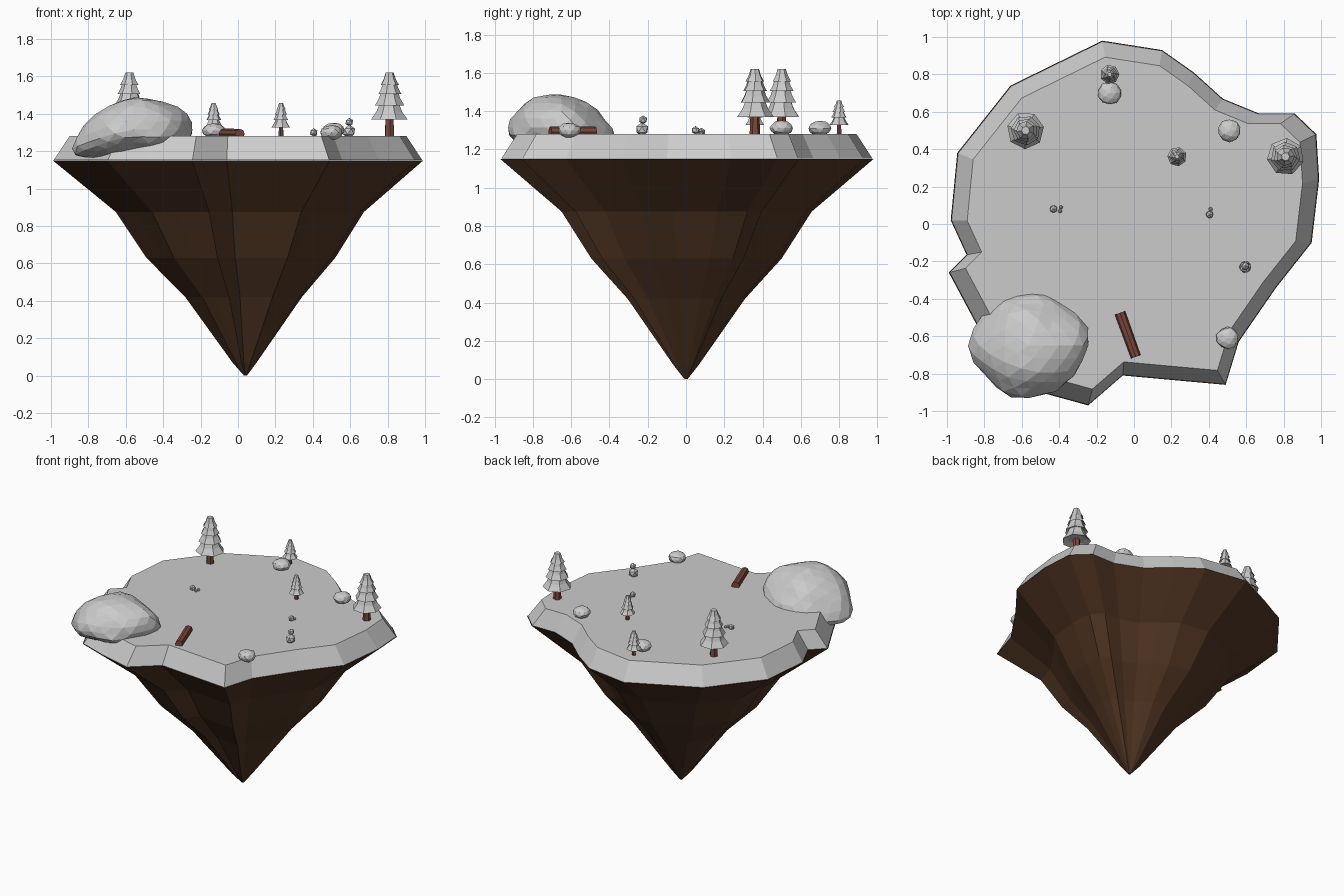
import bpy, bmesh, math, random
from mathutils import Vector, Matrix, noise

if "Cube" in bpy.data.objects:
    bpy.data.objects.remove(bpy.data.objects["Cube"])

random.seed(4)
TOP = 1.28


def material(name, rgb):
    m = bpy.data.materials.new(name)
    m.diffuse_color = (*rgb, 1)
    m.use_nodes = True
    m.node_tree.nodes["Principled BSDF"].inputs["Base Color"].default_value = m.diffuse_color
    return m


PALE = material("pale_grey", (0.6, 0.6, 0.6))
EARTH = material("dark_earth", (0.08, 0.035, 0.016))
WOOD = material("red_brown_wood", (0.21, 0.065, 0.04))


def finish(bm, name, mat):
    bmesh.ops.recalc_face_normals(bm, faces=bm.faces)
    me = bpy.data.meshes.new(name)
    bm.to_mesh(me)
    bm.free()
    me.materials.append(mat)
    ob = bpy.data.objects.new(name, me)
    bpy.context.collection.objects.link(ob)
    return ob


def loft(bm, rings):
    """Skin a stack of closed rings and cap both ends."""
    loops = [[bm.verts.new(p) for p in r] for r in rings]
    n = len(loops[0])
    for a, b in zip(loops, loops[1:]):
        for i in range(n):
            j = (i + 1) % n
            bm.faces.new((a[i], a[j], b[j], b[i]))
    bm.faces.new(loops[0])
    bm.faces.new(loops[-1])


# island outline seen from above
RIM = [(-0.17, 0.98), (0.15, 0.93), (0.32, 0.81), (0.475, 0.67), (0.67, 0.59),
       (0.86, 0.59), (0.975, 0.48), (0.99, 0.24), (0.95, -0.10), (0.76, -0.34),
       (0.56, -0.63), (0.49, -0.86), (-0.06, -0.81), (-0.245, -0.97),
       (-0.50, -0.90), (-0.70, -0.83), (-0.83, -0.56), (-0.99, -0.26),
       (-0.895, -0.165), (-0.98, 0.02), (-0.945, 0.38), (-0.66, 0.74)]


def rim(scale, z, dx=0.0):
    return [(x * scale + dx, y * scale, z) for x, y in RIM]


# ground slab
bm = bmesh.new()
loft(bm, [rim(0.995, 1.152), rim(0.91, TOP)])
finish(bm, "ground_slab", PALE)

# hanging earth cone
bm = bmesh.new()
loft(bm, [rim(1.0, 1.15), rim(0.67, 0.875, 0.01), rim(0.51, 0.63, 0.015),
          rim(0.315, 0.42, 0.03), rim(0.065, 0.07, 0.035), rim(0.008, 0.0, 0.04)])
finish(bm, "earth_cone", EARTH)


def ring(x, y, z, r, n, turn=0.0):
    return [(x + r * math.cos(turn + 2 * math.pi * i / n),
             y + r * math.sin(turn + 2 * math.pi * i / n), z) for i in range(n)]


# trees: trunk plus stacked flared tiers
def tree(i, x, y, s, turn):
    bm = bmesh.new()
    loft(bm, [ring(x, y, TOP - 0.01, 0.028 * s, 6, turn),
              ring(x, y, TOP + 0.14 * s, 0.022 * s, 6, turn)])
    finish(bm, f"tree_trunk_{i}", WOOD)
    bm = bmesh.new()
    tiers = [(0.09, 0.100, 0.18, 0.050), (0.165, 0.080, 0.25, 0.042),
             (0.225, 0.064, 0.29, 0.036), (0.275, 0.050, 0.34, 0.022)]
    for k, (z0, r0, z1, r1) in enumerate(tiers):
        t = turn + 0.12 * k
        zm, rm = z0 + (z1 - z0) * 0.45, r1 + (r0 - r1) * 0.42
        loft(bm, [ring(x, y, TOP + (z0 + 0.015) * s, r0 * s * 0.6, 7, t),
                  ring(x, y, TOP + z0 * s, r0 * s, 7, t),
                  ring(x, y, TOP + zm * s, rm * s, 7, t),
                  ring(x, y, TOP + z1 * s, r1 * s, 7, t)])
    finish(bm, f"tree_foliage_{i}", PALE)


for i, t in enumerate([(-0.58, 0.50, 1.0, 0.2), (0.81, 0.36, 1.0, 0.6),
                       (0.23, 0.36, 0.52, 0.4), (-0.13, 0.80, 0.52, 0.0)]):
    tree(i + 1, *t)


# faceted stones from noisy icospheres
def stone(name, centre, size, sub=2, rough=0.12, shape=None):
    bm = bmesh.new()
    bmesh.ops.create_icosphere(bm, subdivisions=sub, radius=1)
    seed = Vector([random.uniform(0, 50) for _ in range(3)])
    for v in bm.verts:
        p = v.co * (1 + rough * noise.noise(v.co * 1.4 + seed))
        p = Vector([p[k] * size[k] for k in range(3)])
        if shape:
            p = shape(p)
        v.co = p + Vector(centre)
    return finish(bm, name, PALE)


# large boulder: flat underside, drooping over the outer left edge
def boulder_shape(p):
    if p.z < 0:
        p.z *= 0.75
    p.z -= 0.09 * max(0, -p.x / 0.3) ** 1.3
    p.z -= 0.05 * max(0, p.y / 0.27)
    return p


stone("large_boulder", (-0.56, -0.65, 1.315), (0.305, 0.28, 0.18), 3, 0.13, boulder_shape)

for i, (x, y, z) in enumerate([(-0.13, 0.70, 1.31), (0.51, 0.50, 1.312), (0.50, -0.61, 1.30)]):
    stone(f"small_rock_{i + 1}", (x, y, z), (0.062, 0.06, 0.04))

# pebbles and tiny shrubs
for i, (x, y, z, r) in enumerate([(0.595, -0.23, 1.305, 0.036), (0.595, -0.225, 1.355, 0.023),
                                  (-0.43, 0.08, 1.292, 0.022), (-0.395, 0.07, 1.285, 0.012),
                                  (-0.39, 0.09, 1.285, 0.011), (0.405, 0.05, 1.30, 0.022),
                                  (0.41, 0.08, 1.287, 0.012)]):
    stone(f"pebble_{i + 1}", (x, y, z), (r, r, r), 1)

# fallen log
a, b = Vector((-0.075, -0.475, 1.292)), Vector((0.01, -0.71, 1.292))
bm = bmesh.new()
bmesh.ops.create_cone(bm, cap_ends=True, segments=8, radius1=0.029, radius2=0.027,
                      depth=(b - a).length,
                      matrix=Matrix.Translation((a + b) / 2) @
                      (b - a).to_track_quat('Z', 'Y').to_matrix().to_4x4())
finish(bm, "fallen_log", WOOD)
